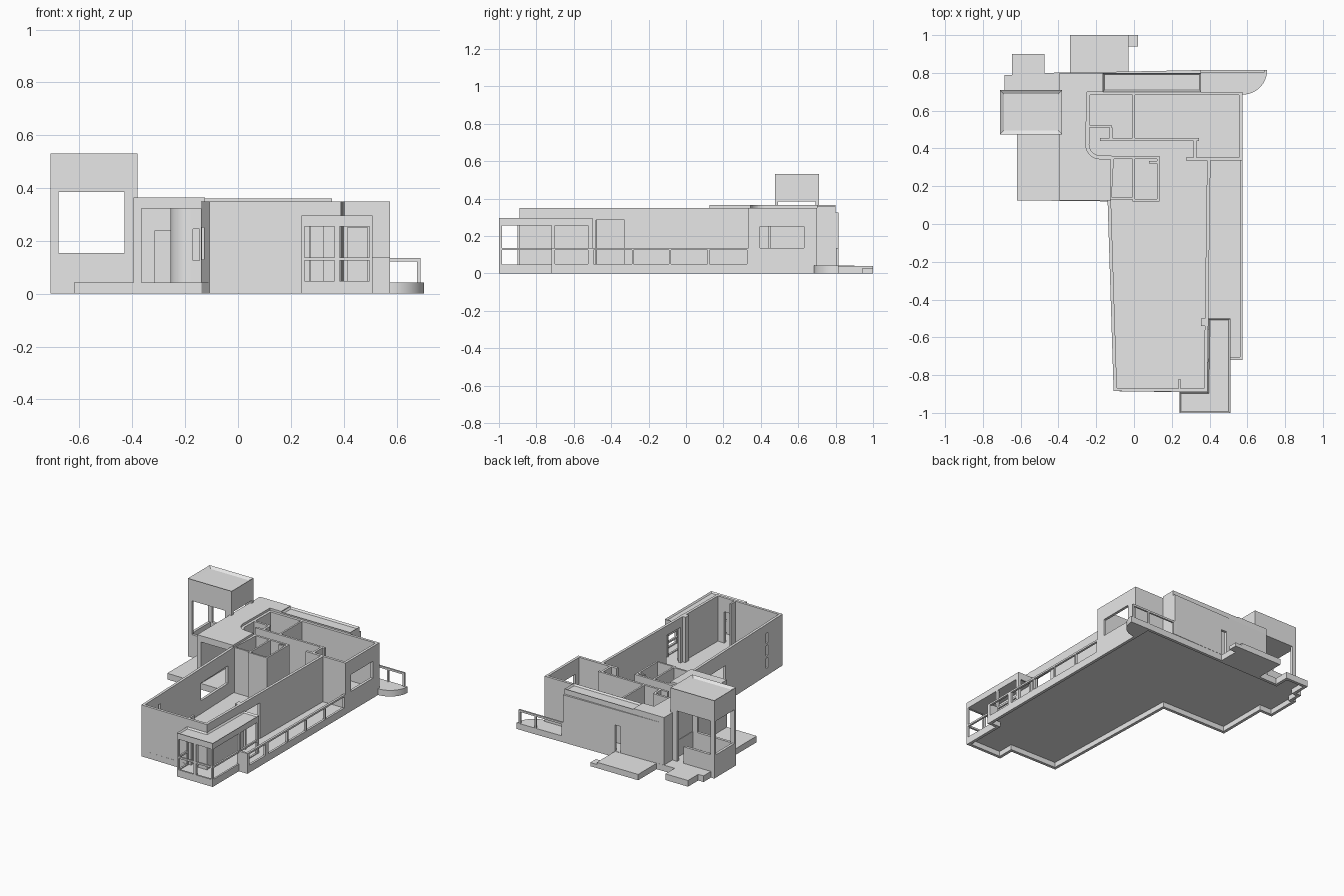
import bpy, bmesh, math
from mathutils import Vector

if "Cube" in bpy.data.objects:
    bpy.data.objects.remove(bpy.data.objects["Cube"])

GREY = (0.8, 0.8, 0.8, 1)
grey = bpy.data.materials.new("plain grey")
grey.use_nodes = True
grey.diffuse_color = GREY
for node in grey.node_tree.nodes:
    if node.type == 'BSDF_PRINCIPLED':
        node.inputs["Base Color"].default_value = GREY

FLOOR, WALL, T = 0.042, 0.35, 0.018   # floor level, wall top, wall thickness


def finish(name, bm, smooth=False):
    bmesh.ops.recalc_face_normals(bm, faces=bm.faces[:])
    mesh = bpy.data.meshes.new(name)
    bm.to_mesh(mesh)
    bm.free()
    mesh.materials.append(grey)
    obj = bpy.data.objects.new(name, mesh)
    bpy.context.collection.objects.link(obj)
    if smooth:
        bpy.ops.object.select_all(action='DESELECT')
        obj.select_set(True)
        bpy.context.view_layer.objects.active = obj
        bpy.ops.object.shade_smooth_by_angle(angle=math.radians(30))
    return obj


def arc(cx, cy, r, a0, a1, n=10):
    angles = [math.radians(a0 + (a1 - a0) * i / n) for i in range(n + 1)]
    return [(cx + r * math.cos(a), cy + r * math.sin(a)) for a in angles]


def prism(name, pts, z0, z1, recess=0, rim=0.02, smooth=False):
    """Upright solid from an outline, optionally with a sunken top."""
    bm = bmesh.new()
    base = bm.faces.new([bm.verts.new((x, y, z0)) for x, y in pts])
    ext = bmesh.ops.extrude_face_region(bm, geom=[base], use_keep_orig=True)["geom"]
    bmesh.ops.translate(bm, vec=(0, 0, z1 - z0), verts=[v for v in ext if isinstance(v, bmesh.types.BMVert)])
    bmesh.ops.recalc_face_normals(bm, faces=bm.faces[:])
    if recess:
        top = [f for f in bm.faces if f.normal.z > 0.9]
        bmesh.ops.inset_region(bm, faces=top, thickness=rim)
        bmesh.ops.translate(bm, vec=(0, 0, -recess), verts=list(top[0].verts))
    return finish(name, bm, smooth)


def box(name, x0, x1, y0, y1, z0, z1, **kw):
    return prism(name, [(x0, y0), (x1, y0), (x1, y1), (x0, y1)], z0, z1, **kw)


def strip(name, pts, t, z0, z1, closed=False, smooth=False):
    """Wall along a bent path, thickened to the left of travel."""
    p = [Vector(a) for a in pts]
    n = len(p)
    inner = []
    for i in range(n):
        dirs = []
        if closed or i > 0:
            dirs.append((p[i] - p[i - 1]).normalized())
        if closed or i < n - 1:
            dirs.append((p[(i + 1) % n] - p[i]).normalized())
        normals = [Vector((-d.y, d.x)) for d in dirs]
        m = sum(normals, Vector((0, 0))).normalized()
        inner.append(p[i] + m * t / m.dot(normals[0]))
    bm = bmesh.new()
    rings = [[bm.verts.new((q.x, q.y, z)) for q, z in
              ((a, z0), (b, z0), (b, z1), (a, z1))] for a, b in zip(p, inner)]
    for i in range(n if closed else n - 1):
        a, b = rings[i], rings[(i + 1) % n]
        for k in range(4):
            bm.faces.new((a[k], a[(k + 1) % 4], b[(k + 1) % 4], b[k]))
    if not closed:
        bm.faces.new(rings[0])
        bm.faces.new(rings[-1])
    return finish(name, bm, smooth)


def panel(name, p, q, holes=(), z0=FLOOR, z1=WALL, t=T):
    """Straight wall with openings (u0, u1, z0, z1), thickened to the left."""
    p, q = Vector(p), Vector(q)
    d = (q - p).normalized()
    nrm = Vector((-d.y, d.x)) * t
    us = sorted({0, (q - p).length, *[u for h in holes for u in h[:2]]})
    zs = sorted({z0, z1, *[z for h in holes for z in h[2:]]})

    def solid(i, j):
        if not (0 <= i < len(us) - 1 and 0 <= j < len(zs) - 1):
            return False
        u, z = (us[i] + us[i + 1]) / 2, (zs[j] + zs[j + 1]) / 2
        return not any(a < u < b and c < z < e for a, b, c, e in holes)

    bm, cache = bmesh.new(), {}

    def vert(i, j, s):
        if (i, j, s) not in cache:
            c = p + d * us[i] + nrm * s
            cache[i, j, s] = bm.verts.new((c.x, c.y, zs[j]))
        return cache[i, j, s]

    for i in range(len(us) - 1):
        for j in range(len(zs) - 1):
            if not solid(i, j):
                continue
            ring = [(i, j), (i + 1, j), (i + 1, j + 1), (i, j + 1)]
            for s in (0, 1):
                bm.faces.new([vert(*c, s) for c in ring])
            for k, (di, dj) in enumerate(((0, -1), (1, 0), (0, 1), (-1, 0))):
                if not solid(i + di, j + dj):
                    a, b = ring[k], ring[(k + 1) % 4]
                    bm.faces.new((vert(*a, 0), vert(*b, 0), vert(*b, 1), vert(*a, 1)))
    bmesh.ops.recalc_face_normals(bm, faces=bm.faces[:])
    bmesh.ops.dissolve_limit(bm, angle_limit=0.01, verts=bm.verts[:], edges=bm.edges[:])
    return finish(name, bm)


# Ground floor plate on a hollow foundation skirt
plan = [(-.108, -.885), (.24, -.89), (.24, -1), (.51, -1), (.51, -.72), (.575, -.72),
        (.575, .815), (-.475, .8), (-.475, .9), (-.645, .9), (-.645, .79), (-.685, .79),
        (-.685, .71), (-.71, .71), (-.71, .475), (-.62, .475), (-.62, .125), (-.138, .12)]
prism("floor_plate", plan, .034, FLOOR)
strip("foundation_skirt", plan, .02, 0, .034, closed=True)

# Long wing
slots = [(.83, .85, z, z + .07) for z in (.05, .135, .22)]
panel("wing_left_wall", (-.14, .13), (-.108, -.885), [(.065, .37, .13, .25)] + slots)
panel("wing_front_wall", (-.108, -.885), (.39, -.89), [(.378, .43, FLOOR, .255)])
panel("wing_right_wall", (.388, -.89), (.405, .34), [(.41, .56, FLOOR, .285)])
panel("wing_inner_left_wall", (-.125, .345), (-.137, .13))

# Rear block
panel("block_south_wall", (.275, .335), (.575, .335))
panel("block_east_wall", (.575, .335), (.575, .70), [(.06, .295, .135, .25)])
panel("block_north_wall", (.575, .70), (-.25, .70))
curve = arc(-.18, .42, .075, 180, 270)
strip("rounded_corner_wall", [(-.25, .70)] + curve, T, FLOOR, WALL, smooth=True)
panel("entrance_side_wall", (-.18, .345), (-.12, .345), [(.01, .035, .125, .245)])

# Interior partitions
partitions = [(-.18, .345, .44, .455), (.315, .33, .345, .44), (-.007, .005, .455, .69),
              (-.235, -.12, .51, .525), (-.13, -.115, .455, .51), (-.125, .135, .345, .36),
              (-.008, .004, .12, .345), (.123, .135, .12, .345), (-.008, .135, .12, .132),
              (-.13, -.008, .13, .142), (.08, .123, .32, .333),
              (.235, .247, -.875, -.82), (.355, .395, -.54, -.5)]
for i, (x0, x1, y0, y1) in enumerate(partitions):
    box(f"partition_{i + 1}", x0, x1, y0, y1, FLOOR, WALL)

# Front sun porch wrapped around the wing corner
LOW, HIGH = (.048, .125), (.137, .255)
PORCH = .257


def glazing(spans):
    return [(a, b, *zz) for a, b in spans for zz in (LOW, HIGH)]


panel("porch_front_frame", (.24, -1), (.51, -1), glazing([(.012, .125), (.145, .258)]), z1=PORCH, t=.012)
panel("porch_right_frame", (.51, -1), (.51, -.5), glazing([(.015, .28), (.3, .475)]), z1=PORCH, t=.012)
panel("porch_left_frame", (.24, -.89), (.24, -1), glazing([(.012, .095)]), z1=PORCH, t=.012)
panel("porch_back_frame", (.51, -.5), (.4, -.5), [(.02, .095, FLOOR, .25)], z1=PORCH, t=.012)
prism("porch_roof", [(.24, -1), (.51, -1), (.51, -.5), (.394, -.5), (.388, -.89), (.24, -.89)],
      PORCH, .296, recess=.01, rim=.012)

# Side balcony rail
bays = [(.02, .195), (.225, .43), (.44, .63), (.64, .835), (.845, 1.045)]
panel("balcony_rail", (.575, -.72), (.575, .335), [(a, b, .05, .125) for a, b in bays], z1=.137, t=.015)
panel("balcony_end_rail", (.51, -.72), (.575, -.72), z1=.137, t=.015)

# Rear service strip and its raised roof
panel("back_wall", (.355, .815), (-.395, .80), [(.385, .425, FLOOR, .22)], z1=.325)
panel("back_strip_end_wall", (.355, .70), (.355, .815), z1=.325)
box("back_strip_roof", -.165, .355, .70, .80, .325, .36, recess=.012, rim=.012)

# Curved corner terrace with open rail
prism("corner_terrace", [(.575, .815)] + arc(.575, .815, .13, -90, 0, 16), 0, FLOOR, smooth=True)
panel("terrace_rail", (.69, .815), (.355, .815),
      [(.012, .12, FLOOR, .122), (.132, .323, FLOOR, .122)], z1=.135, t=.012)

# Back door landing
box("back_landing", -.34, -.03, .80, 1, 0, .04)
box("back_landing_step", -.03, .02, .94, 1, 0, .025)

# Entrance canopy and its walls
notch = arc(-.18, .42, .075, 270, 180)
prism("entrance_canopy", [(-.395, .125), (-.125, .125), (-.125, .345)] + notch +
      [(-.25, .70), (-.165, .70), (-.165, .80), (-.395, .80)], .322, .365)
panel("entrance_left_wall", (-.395, .80), (-.395, .125), z1=.322, t=.03)
panel("entrance_door_wall", (-.365, .6), (-.25, .6), [(.05, .11, FLOOR, .24)], z1=.322)

# Open tower
X0, X1, Y0, Y1, SILL, HEAD = -.71, -.38, .475, .71, .155, .385
panel("tower_front", (X0, Y0), (X1, Y0), [(.03, .28, SILL, HEAD)], z1=HEAD)
panel("tower_right", (X1, Y0), (X1, Y1), [(.018, .217, SILL, HEAD)], z1=HEAD)
panel("tower_back", (X1, Y1), (X0, Y1), [(.05, .3, SILL, HEAD), (.05, .1, FLOOR, SILL)], z1=HEAD)
panel("tower_left", (X0, Y1), (X0, Y0), [(.018, .217, SILL, HEAD)], z1=HEAD)
box("tower_cap", X0, X1, Y0, Y1, HEAD, .53, recess=.012, rim=.03)
